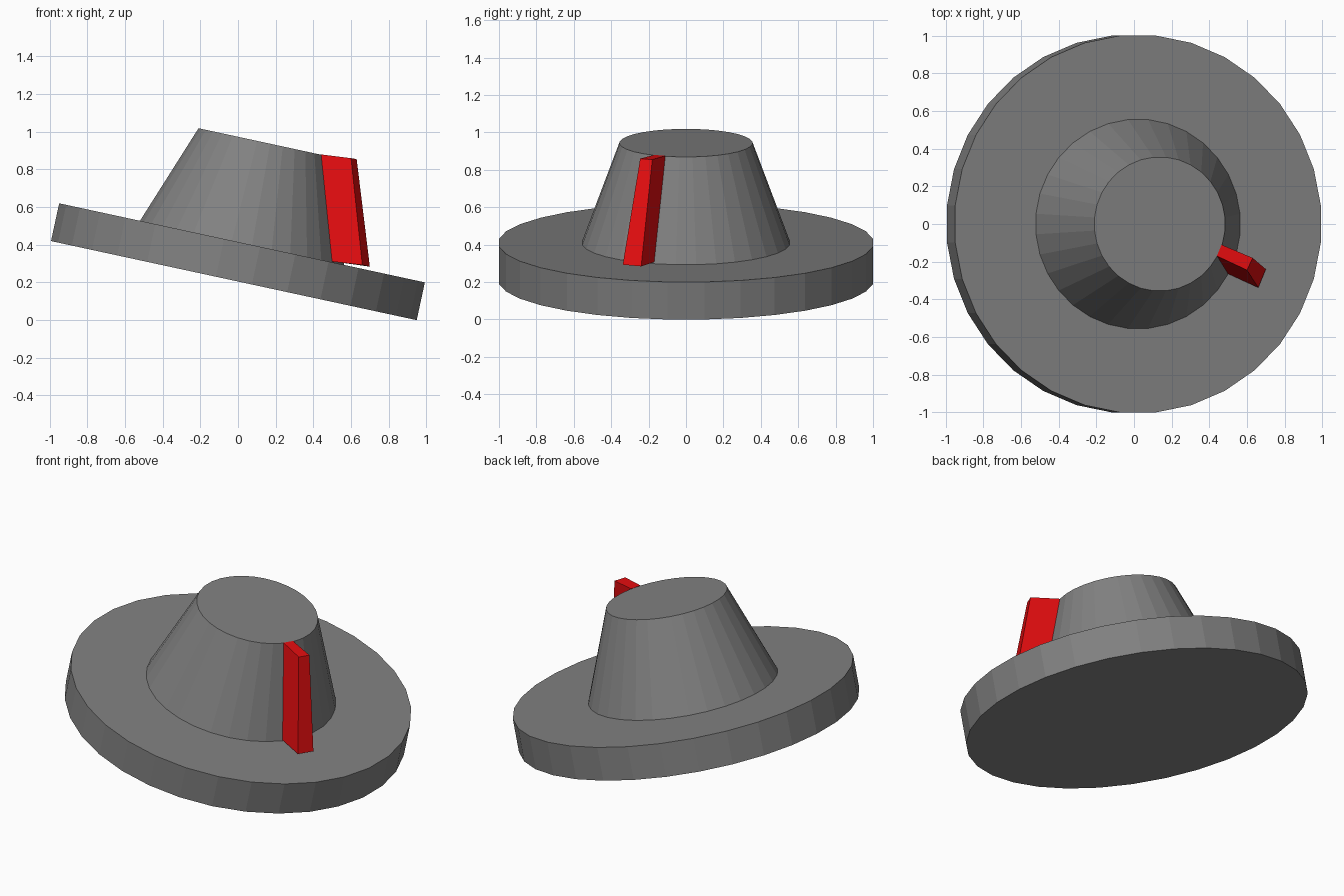
import bpy
import bmesh
import math
from mathutils import Matrix, Vector

cube = bpy.data.objects.get("Cube")
if cube:
    bpy.data.objects.remove(cube, do_unlink=True)

SIDES = 32
TILT = Matrix.Rotation(math.radians(12.2), 4, 'Y')
HALF_STEP = Matrix.Rotation(math.pi / SIDES, 4, 'Z')
ORIGIN = Matrix.Translation((-0.022, 0, 0.21))
BRIM = 0.205
CROWN = 0.546


def make_material(name, rgb):
    mat = bpy.data.materials.new(name)
    mat.use_nodes = True
    mat.diffuse_color = (*rgb, 1)
    mat.node_tree.nodes["Principled BSDF"].inputs["Base Color"].default_value = (*rgb, 1)
    return mat


def finish(name, bm, mat):
    bmesh.ops.recalc_face_normals(bm, faces=bm.faces)
    mesh = bpy.data.meshes.new(name)
    bm.to_mesh(mesh)
    bm.free()
    mesh.materials.append(mat)
    obj = bpy.data.objects.new(name, mesh)
    bpy.context.collection.objects.link(obj)
    return obj


def tilted_cone(name, r_low, r_high, z_low, height, mat, x_scale=1.0):
    bm = bmesh.new()
    bmesh.ops.create_cone(bm, cap_ends=True, segments=SIDES, radius1=r_low,
                          radius2=r_high, depth=height)
    lift = Matrix.Translation((0, 0, z_low + height / 2))
    squash = Matrix.Diagonal((x_scale, 1, 1, 1))
    bm.transform(ORIGIN @ TILT @ lift @ squash @ HALF_STEP)
    return finish(name, bm, mat)


grey = make_material("felt grey", (0.22, 0.22, 0.22))
red = make_material("feather red", (0.8, 0.004, 0.005))

# Wide flat brim and tapered crown share one tilted axis
tilted_cone("brim", 1.005, 1.005, 0, BRIM, grey, 0.993)
tilted_cone("crown", 0.557, 0.356, BRIM, CROWN, grey)

# Tapered feather block on the side of the crown
top = [(0.44, -0.17, 0.88), (0.60, -0.245, 0.86), (0.63, -0.18, 0.855), (0.465, -0.11, 0.875)]
bottom = [(0.49, -0.26, 0.312), (0.66, -0.338, 0.293), (0.70, -0.24, 0.284), (0.53, -0.167, 0.308)]
bm = bmesh.new()
upper = [bm.verts.new(Vector(p)) for p in top]
lower = [bm.verts.new(Vector(p)) for p in bottom]
bm.faces.new(upper)
bm.faces.new(lower[::-1])
for i in range(4):
    j = (i + 1) % 4
    bm.faces.new((lower[i], lower[j], upper[j], upper[i]))
finish("feather", bm, red)
